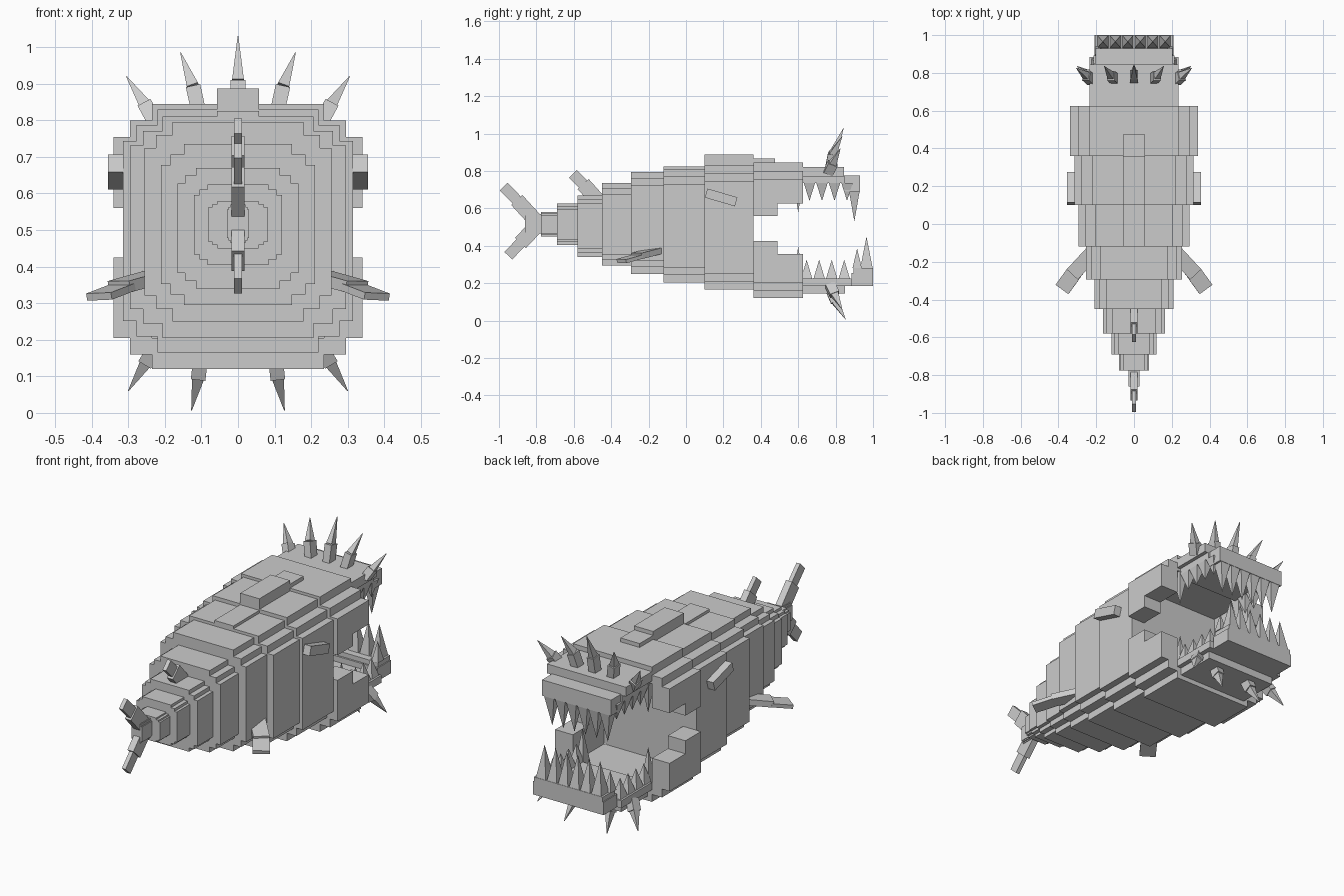
import bpy, math
from mathutils import Vector, Matrix

if "Cube" in bpy.data.objects:
    bpy.data.objects.remove(bpy.data.objects["Cube"])

grey = bpy.data.materials.new("stone_grey")
grey.diffuse_color = (0.6, 0.6, 0.6, 1)
grey.use_nodes = True
grey.node_tree.nodes["Principled BSDF"].inputs["Base Color"].default_value = grey.diffuse_color


def mesh_object(name, verts, faces):
    me = bpy.data.meshes.new(name)
    me.from_pydata(verts, [], faces)
    me.materials.append(grey)
    ob = bpy.data.objects.new(name, me)
    bpy.context.collection.objects.link(ob)
    return ob


QUADS = [(0, 3, 2, 1), (4, 5, 6, 7), (0, 1, 5, 4), (1, 2, 6, 5), (2, 3, 7, 6), (3, 0, 4, 7)]


def box(name, x0, x1, y0, y1, z0, z1):
    v = [(x, y, z) for z in (z0, z1) for x, y in ((x0, y0), (x1, y0), (x1, y1), (x0, y1))]
    return mesh_object(name, v, QUADS)


def sided(name, x0, x1, *yz):
    # a box on each side of the body
    box(name + "_right", x0, x1, *yz)
    box(name + "_left", -x1, -x0, *yz)


def pyramid(name, base, tip, hx, hy):
    # four-sided tooth with a level base
    x, y, z = base
    v = [(x - hx, y - hy, z), (x + hx, y - hy, z), (x + hx, y + hy, z), (x - hx, y + hy, z), tip]
    f = [(3, 2, 1, 0), (0, 1, 4), (1, 2, 4), (2, 3, 4), (3, 0, 4)]
    if tip[2] < z:
        f = [p[::-1] for p in f]
    mesh_object(name, v, f)


def bar(name, a, b, side, w, t, w2=None, t2=None):
    # bar from a to b: w = half width along side, t = half thickness
    a, b = Vector(a), Vector(b)
    w2 = w if w2 is None else w2
    t2 = t if t2 is None else t2
    d = (b - a).normalized()
    s = Vector(side)
    s = (s - d * s.dot(d)).normalized()
    n = d.cross(s)
    v = [p + s * i * ww + n * j * tt for p, ww, tt in ((a, w, t), (b, w2, t2))
         for i, j in ((-1, -1), (1, -1), (1, 1), (-1, 1))]
    mesh_object(name, v, QUADS)


def slab(name, y0, y1, hw, zb, zt):
    # body ring with stepped corners
    c, h = (zb + zt) / 2, (zt - zb) / 2
    q = [(1, .74), (.88, .74), (.88, .87), (.7, .87), (.7, 1)]
    prof = [(hw * x, c + h * z) for x, z in q]
    prof += [(-hw * x, c + h * z) for x, z in q[::-1]]
    prof += [(-hw * x, c - h * z) for x, z in q]
    prof += [(hw * x, c - h * z) for x, z in q[::-1]]
    n = len(prof)
    v = [(x, y, z) for y in (y0, y1) for x, z in prof]
    f = [tuple(range(n))[::-1], tuple(range(n, 2 * n))]
    f += [(i, (i + 1) % n, n + (i + 1) % n, n + i) for i in range(n)]
    ob = mesh_object(name, v, [p[::-1] for p in f])
    return ob


# Body rings from the tail root to the head
rings = [(-.86, -.775, .03, .465, .57), (-.775, -.69, .08, .45, .58),
         (-.69, -.58, .12, .405, .625), (-.58, -.45, .165, .34, .67),
         (-.45, -.295, .21, .295, .735), (-.295, -.12, .255, .25, .795),
         (-.12, .10, .295, .205, .81), (.10, .36, .315, .165, .83)]
for i, r in enumerate(rings):
    slab(f"body_ring_{i}", *r)

# Raised ridge along the back
box("back_ridge_rear", -.057, .057, -.12, .10, .78, .825)
box("back_ridge_middle", -.057, .057, .10, .36, .80, .887)
box("back_ridge_front", -.057, .057, .36, .475, .82, .866)

# Head roof, floor and cheeks around the open mouth
box("head_roof_top", -.235, .235, .36, .625, .80, .845)
box("head_roof", -.295, .295, .36, .625, .755, .80)
box("head_floor", -.295, .295, .36, .625, .16, .205)
box("head_floor_bottom", -.235, .235, .36, .625, .12, .16)
sided("upper_cheek_back", .235, .34, .36, .49, .56, .755)
sided("upper_cheek_front", .235, .34, .49, .625, .625, .755)
sided("lower_cheek_back", .235, .34, .36, .49, .205, .425)
sided("lower_cheek_front", .235, .34, .49, .625, .205, .355)

# Upper jaw
box("upper_jaw", -.235, .235, .625, .845, .77, .82)
box("upper_gum", -.215, .215, .60, .85, .735, .77)
box("upper_lip", -.205, .205, .845, .93, .69, .775)

# Lower jaw
box("lower_jaw", -.235, .235, .625, .885, .185, .225)
box("lower_jaw_bottom", -.21, .21, .625, .85, .145, .185)
box("lower_lip", -.21, .21, .885, 1.0, .185, .255)
box("lower_lip_gum", -.205, .205, .895, 1.0, .255, .28)

# Front teeth
for i in range(6):
    x = (i - 2.5) * .066
    pyramid(f"lower_front_tooth_{i}", (x, .965, .28), (x, .965, .45), .029, .033)
    pyramid(f"upper_front_tooth_{i}", (x, .90, .69), (x, .90, .53), .029, .028)

# Side teeth
for s, side in ((1, "right"), (-1, "left")):
    pyramid(f"lower_corner_tooth_{side}", (s * .19, .915, .28), (s * .19, .915, .385), .02, .025)
    pyramid(f"upper_back_tooth_{side}", (s * .195, .60, .755), (s * .195, .60, .58), .025, .03)
    pyramid(f"lower_back_tooth_{side}", (s * .195, .60, .205), (s * .195, .60, .395), .025, .03)
    for i in range(4):
        y = .645 + i * .067
        pyramid(f"lower_side_tooth_{i}_{side}", (s * .20, y, .225), (s * .20, y, .325), .025, .03)
        pyramid(f"upper_side_tooth_{i}_{side}", (s * .19, y + .015, .735), (s * .19, y + .015, .64), .025, .03)

# Spikes: a square stub carrying a pointed tip
spikes = {"inner_crown": ((.10, .765, .79), (.122, .785, .89), (.157, .835, .985)),
          "outer_crown": ((.225, .76, .79), (.252, .785, .84), (.305, .825, .92)),
          "inner_chin": ((.10, .77, .17), (.108, .80, .10), (.127, .853, .007)),
          "outer_chin": ((.22, .77, .19), (.25, .795, .14), (.30, .835, .06))}


def spike(name, a, b, c):
    bar(name + "_stub", a, b, (0, 1, 0), .026, .02)
    bar(name + "_tip", b, c, (0, 1, 0), .02, .016, .001, .001)


spike("centre_crown_spike", (0, .765, .78), (0, .79, .905), (0, .843, 1.03))
for k, pts in spikes.items():
    for s, side in ((1, "right"), (-1, "left")):
        spike(f"{k}_spike_{side}", *[(s * x, y, z) for x, y, z in pts])

for s, side in ((1, "right"), (-1, "left")):
    # Slanted brow
    bar(f"brow_{side}", (s * .333, .108, .682), (s * .333, .268, .635), (1, 0, 0), .022, .025)
    # Side fin in two pieces
    bar(f"side_fin_root_{side}", (s * .20, -.13, .38), (s * .325, -.265, .345), (1, 1 * s, 0), .04, .016)
    bar(f"side_fin_tip_{side}", (s * .315, -.255, .343), (s * .38, -.345, .318), (1, 1 * s, 0), .042, .01)

# Tail and back fins, each a root and a narrower tip
fins = {"upper_tail_fin": ((-.80, .53), (-.905, .645), (-.975, .717)),
        "lower_tail_fin": ((-.80, .505), (-.885, .415), (-.95, .347)),
        "back_fin": ((-.46, .63), (-.55, .73), (-.605, .785))}
for k, (a, b, c) in fins.items():
    bar(k + "_root", (0, *a), (0, *b), (1, 0, 0), .018, .04)
    bar(k + "_tip", (0, *b), (0, *c), (1, 0, 0), .011, .029)

# Outward-facing surfaces everywhere
import bmesh
for ob in bpy.data.objects:
    bm = bmesh.new()
    bm.from_mesh(ob.data)
    bmesh.ops.recalc_face_normals(bm, faces=bm.faces)
    bm.to_mesh(ob.data)
    bm.free()
